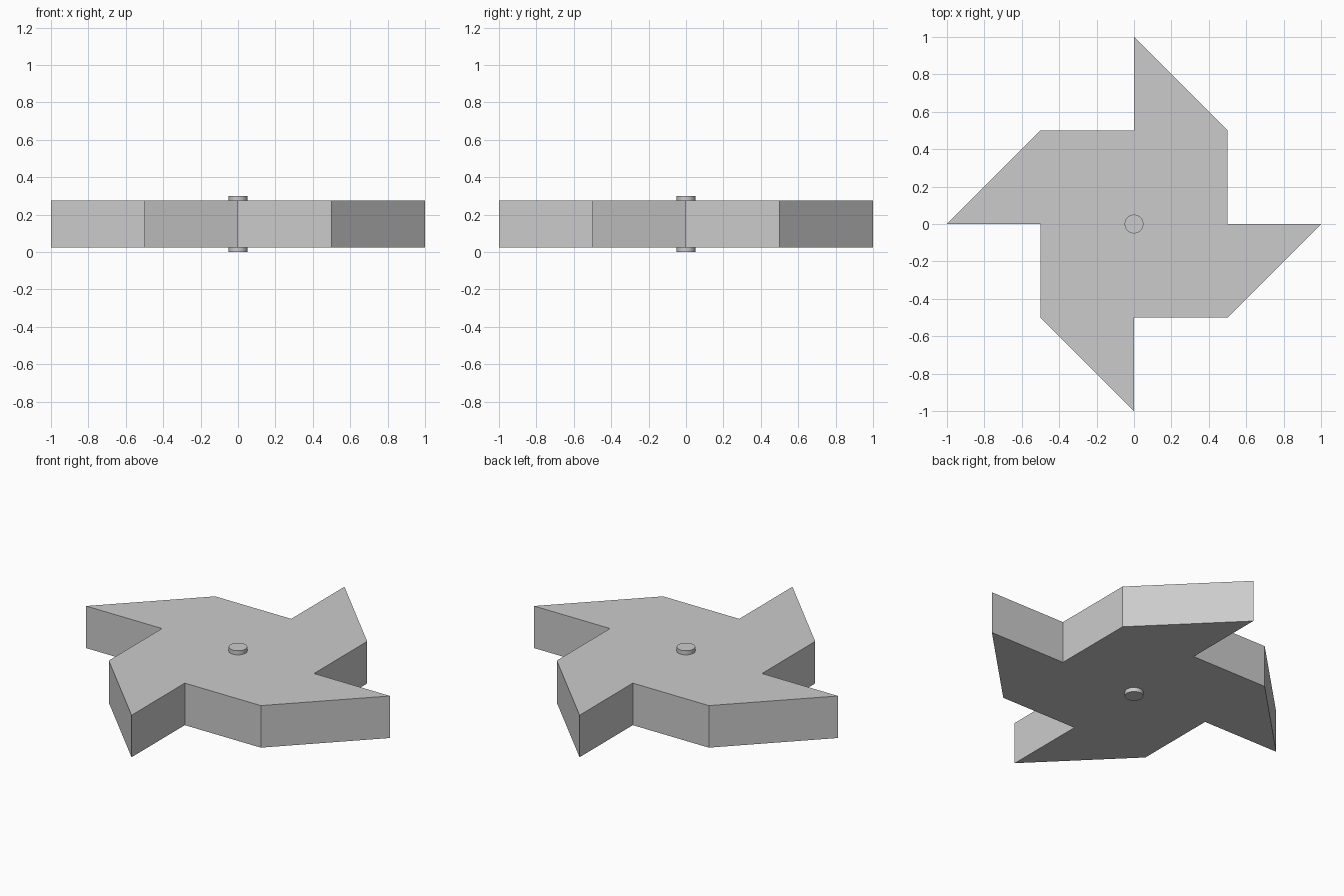
import bpy
import bmesh
from mathutils import Matrix, Vector

if "Cube" in bpy.data.objects:
    bpy.data.objects.remove(bpy.data.objects["Cube"], do_unlink=True)

BODY_BOTTOM, BODY_TOP = 0.025, 0.275
HUB_RADIUS, HUB_HEIGHT = 0.05, 0.30

# Single light grey material
grey = bpy.data.materials.new("light_grey")
grey.use_nodes = True
colour = (0.6, 0.6, 0.6, 1)
grey.diffuse_color = colour
grey.node_tree.nodes["Principled BSDF"].inputs["Base Color"].default_value = colour

# Pinwheel body: one blade outline turned four times, then extruded
blade = [Vector((0, 1, 0)), Vector((0.5, 0.5, 0)), Vector((0.5, 0, 0))]
quarter_turn = Matrix(((0, 1, 0), (-1, 0, 0), (0, 0, 1)))
bm = bmesh.new()
outline = []
for _ in range(4):
    outline += [bm.verts.new((p.x, p.y, BODY_BOTTOM)) for p in blade]
    blade = [quarter_turn @ p for p in blade]
base = bm.faces.new(outline)
extruded = bmesh.ops.extrude_face_region(bm, geom=[base], use_keep_orig=True)
top = [v for v in extruded["geom"] if isinstance(v, bmesh.types.BMVert)]
bmesh.ops.translate(bm, verts=top, vec=(0, 0, BODY_TOP - BODY_BOTTOM))
bmesh.ops.recalc_face_normals(bm, faces=bm.faces)
mesh = bpy.data.meshes.new("pinwheel_body")
bm.to_mesh(mesh)
bm.free()
mesh.materials.append(grey)
body = bpy.data.objects.new("pinwheel_body", mesh)
bpy.context.collection.objects.link(body)

# Round axle through the centre
bpy.ops.mesh.primitive_cylinder_add(vertices=48, radius=HUB_RADIUS, depth=HUB_HEIGHT,
                                    location=(0, 0, HUB_HEIGHT / 2))
axle = bpy.context.object
axle.name = "axle"
axle.data.materials.append(grey)
bpy.ops.object.shade_smooth_by_angle()
